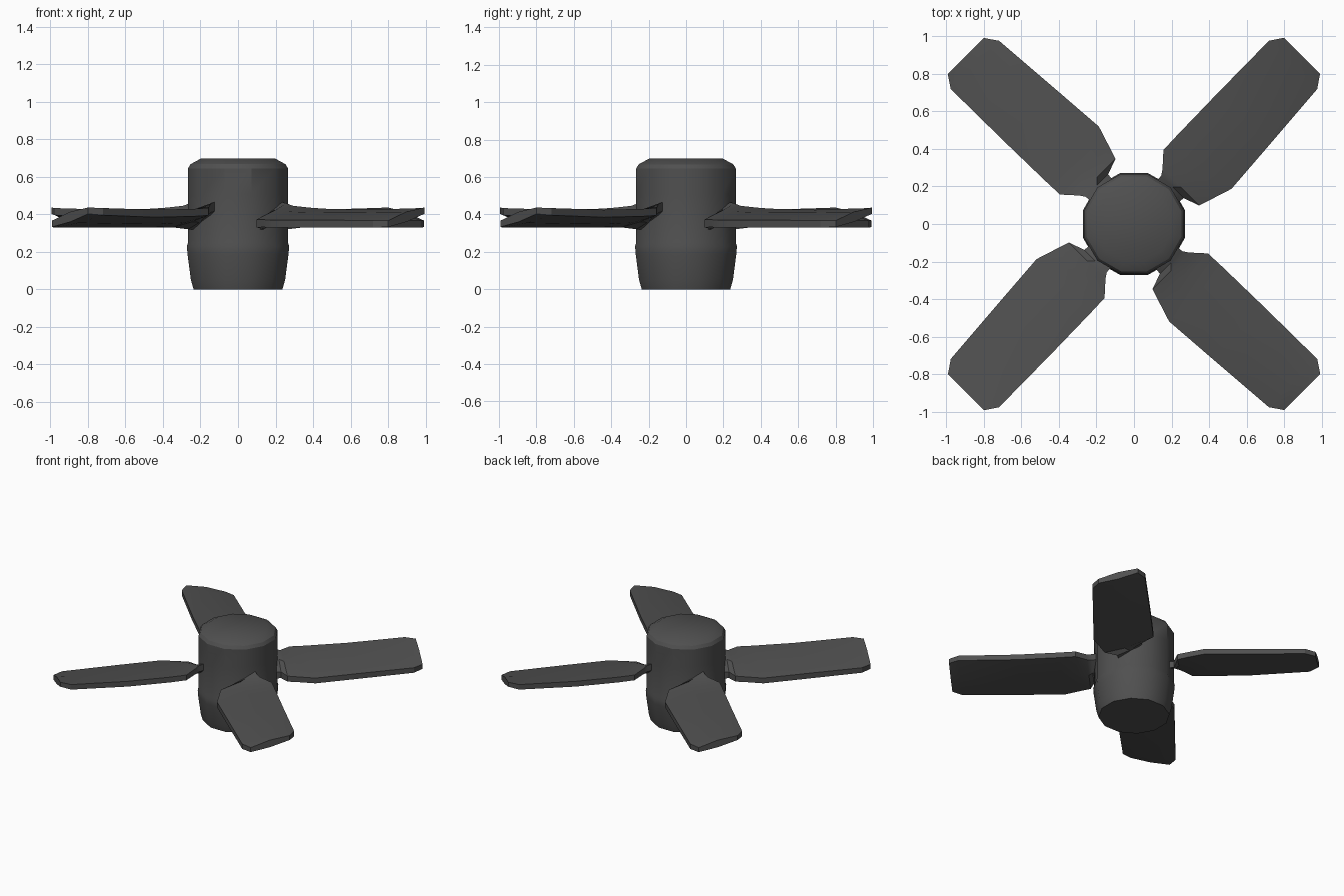
import bpy, bmesh, math

if "Cube" in bpy.data.objects:
    bpy.data.objects.remove(bpy.data.objects["Cube"])

grey = bpy.data.materials.new("dark_grey")
grey.diffuse_color = (0.08, 0.08, 0.08, 1)
grey.use_nodes = True
grey.node_tree.nodes["Principled BSDF"].inputs["Base Color"].default_value = grey.diffuse_color


def loft(name, rings):
    """Skin a list of equal-length closed rings and cap both ends."""
    bm = bmesh.new()
    vs = [[bm.verts.new(p) for p in r] for r in rings]
    n = len(rings[0])
    for a, b in zip(vs, vs[1:]):
        for i in range(n):
            j = (i + 1) % n
            bm.faces.new((a[i], a[j], b[j], b[i]))
    bm.faces.new(vs[0])
    bm.faces.new(vs[-1])
    bmesh.ops.recalc_face_normals(bm, faces=bm.faces)
    me = bpy.data.meshes.new(name)
    bm.to_mesh(me)
    bm.free()
    me.materials.append(grey)
    ob = bpy.data.objects.new(name, me)
    bpy.context.collection.objects.link(ob)
    bpy.ops.object.select_all(action='DESELECT')
    ob.select_set(True)
    bpy.context.view_layer.objects.active = ob
    bpy.ops.object.shade_smooth_by_angle(angle=math.radians(30))
    return ob


# Hub: twelve-sided barrel, narrower foot, bevelled top
SIDES = 12
profile = [(0.245, 0.0), (0.26, 0.05), (0.279, 0.19), (0.282, 0.23),
           (0.276, 0.25), (0.276, 0.51), (0.276, 0.645), (0.262, 0.668), (0.205, 0.698)]
loft("hub", [[(r * math.cos(2 * math.pi * (i + .5) / SIDES),
               r * math.sin(2 * math.pi * (i + .5) / SIDES), z)
              for i in range(SIDES)] for r, z in profile])

# Blade sections: distance out, low edge offset, high edge offset,
# low edge height, high edge height, half thickness at the edges
sections = [
    (0.19, -0.08, 0.07, 0.340, 0.455, 0.025),
    (0.285, -0.09, 0.08, 0.345, 0.435, 0.024),
    (0.315, -0.175, 0.10, 0.352, 0.425, 0.021),
    (0.39, -0.20, 0.168, 0.352, 0.415, 0.020),
    (0.50, -0.235, 0.172, 0.350, 0.410, 0.020),
    (0.80, -0.213, 0.178, 0.350, 0.405, 0.020),
    (1.20, -0.182, 0.182, 0.349, 0.415, 0.019),
    (1.268, -0.135, 0.137, 0.350, 0.420, 0.017),
]


def blade(name, angle):
    c, s = math.cos(angle), math.sin(angle)
    rings = []
    for u, v0, v1, z0, z1, t in sections:
        vm, zm = (v0 + v1) / 2, (z0 + z1) / 2
        pts = [(v0, z0 - t), (vm, zm - t - 0.008), (v1, z1 - t),
               (v1, z1 + t), (vm, zm + t + 0.012), (v0, z0 + t)]
        rings.append([(u * c - v * s, u * s + v * c, z) for v, z in pts])
    loft(name, rings)


# Four pitched blades on the diagonals
for k, name in enumerate(("back_right", "back_left", "front_left", "front_right")):
    blade("blade_" + name, math.radians(45 + 90 * k))
